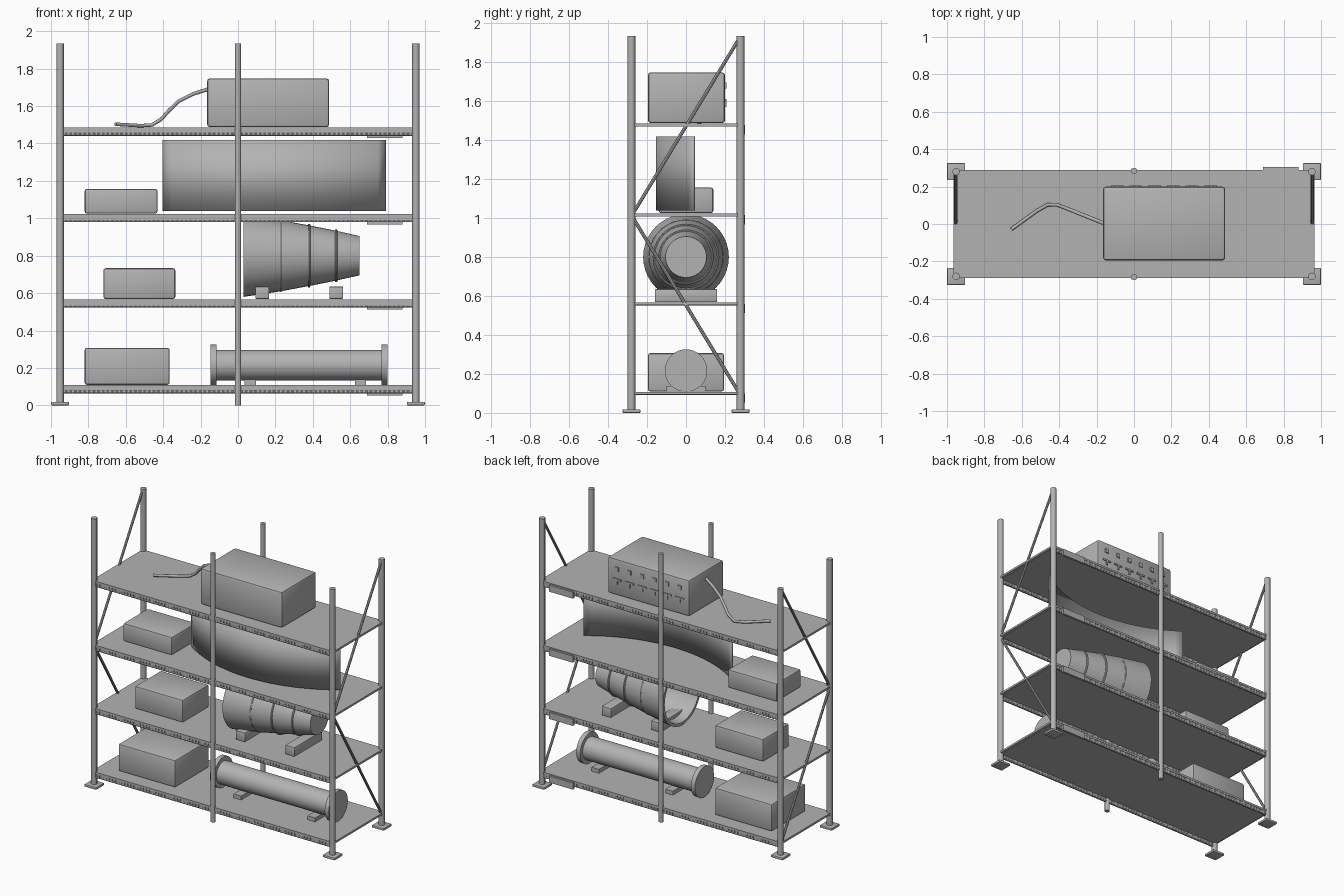
import bpy
import bmesh
import math
from mathutils import Vector, Matrix

cube = bpy.data.objects.get("Cube")
if cube:
    bpy.data.objects.remove(cube, do_unlink=True)

# One plain grey for everything
GREY = (0.45, 0.45, 0.45, 1.0)
grey = bpy.data.materials.new("grey")
grey.use_nodes = True
grey.diffuse_color = GREY
for node in grey.node_tree.nodes:
    if node.type == 'BSDF_PRINCIPLED':
        node.inputs["Base Color"].default_value = GREY


def finish(name, bm, smooth=False):
    bmesh.ops.recalc_face_normals(bm, faces=bm.faces)
    mesh = bpy.data.meshes.new(name)
    for f in bm.faces:
        f.smooth = smooth
    bm.to_mesh(mesh)
    bm.free()
    if smooth:
        mesh.set_sharp_from_angle(angle=math.radians(32))
    mesh.materials.append(grey)
    obj = bpy.data.objects.new(name, mesh)
    bpy.context.collection.objects.link(obj)
    return obj


def box(name, x, y, z, bevel=0.0):
    """Block from (min, max) ranges on each axis."""
    bm = bmesh.new()
    bmesh.ops.create_cube(bm, size=1)
    for v in bm.verts:
        v.co = Vector([(r[0] + r[1]) / 2 + c * (r[1] - r[0])
                       for r, c in zip((x, y, z), v.co)])
    if bevel:
        bmesh.ops.bevel(bm, geom=bm.edges[:], offset=bevel, segments=2,
                        profile=0.5, affect='EDGES')
    return finish(name, bm, bevel > 0)


def rod(name, start, end, radius, sides=16):
    a, b = Vector(start), Vector(end)
    d = b - a
    turn = Vector((0, 0, 1)).rotation_difference(d).to_matrix().to_4x4()
    bm = bmesh.new()
    bmesh.ops.create_cone(bm, cap_ends=True, segments=sides, radius1=radius,
                          radius2=radius, depth=d.length,
                          matrix=Matrix.Translation((a + b) / 2) @ turn)
    return finish(name, bm, True)


def lathe(name, profile, z, sides=40, closed=False):
    """Revolve (x, radius) points about a lengthwise axis at height z."""
    bm = bmesh.new()
    verts = [bm.verts.new((x, 0, z + r)) for x, r in profile]
    pairs = list(zip(verts, verts[1:]))
    if closed:
        pairs.append((verts[-1], verts[0]))
    edges = [bm.edges.new(p) for p in pairs]
    bmesh.ops.spin(bm, geom=verts + edges, cent=(0, 0, z), axis=(1, 0, 0),
                   angle=math.tau, steps=sides, use_duplicate=False)
    bmesh.ops.remove_doubles(bm, verts=bm.verts, dist=0.0005)
    return finish(name, bm, True)


SHELVES = [0.108, 0.567, 1.023, 1.485]
HEIGHT = 1.935

# Uprights, foot plates and diagonal braces
for sx, side in ((1, "left"), (-1, "right")):
    for sy, end in ((-1, "front"), (1, "back")):
        px, py = 0.951 * sx, 0.28 * sy
        rod(f"{end}_{side}_post", (px, py, 0.01), (px, py, HEIGHT), 0.02)
        box(f"{end}_{side}_foot", (px - 0.048, px + 0.048),
            (py - 0.046, py + 0.046), (0, 0.018), 0.005)
    bx = 0.953 * sx
    rod(f"upper_brace_{side}", (bx, 0.275, 1.925), (bx, -0.265, 1.035), 0.009, 8)
    rod(f"lower_brace_{side}", (bx, -0.265, 0.99), (bx, 0.265, 0.115), 0.009, 8)
for sy, end in ((-1, "front"), (1, "back")):
    rod(f"{end}_middle_post", (0, 0.284 * sy, 0), (0, 0.284 * sy, HEIGHT), 0.017)

# Shelves: deck, ribbed edge beams, cross bars and tag plates
for i, top in enumerate(SHELVES):
    box(f"shelf_deck_{i}", (-0.964, 0.964), (-0.29, 0.29), (top - 0.014, top))
    for sy, end in ((-1, "front"), (1, "back")):
        y = 0.281 * sy
        box(f"{end}_beam_web_{i}", (-0.94, 0.94), (y - 0.004, y + 0.004),
            (top - 0.04, top - 0.01))
        rod(f"{end}_beam_rail_{i}", (-0.94, y, top - 0.036),
            (0.94, y, top - 0.036), 0.008, 8)
        rib = box(f"{end}_beam_ribs_{i}", (-0.936, -0.926), (y - 0.008, y + 0.008),
                  (top - 0.036, top - 0.012))
        arr = rib.modifiers.new("repeat", 'ARRAY')
        arr.use_relative_offset = False
        arr.use_constant_offset = True
        arr.constant_offset_displace = (0.0247, 0, 0)
        arr.count = 76
    for sx, side in ((1, "left"), (-1, "right")):
        rod(f"{side}_cross_bar_{i}", (0.95 * sx, -0.28, top - 0.008),
            (0.95 * sx, 0.28, top - 0.008), 0.008, 8)
    box(f"shelf_tag_{i}", (0.69, 0.88), (0.288, 0.304), (top - 0.055, top - 0.008))

# Storage boxes
base = [z + 0.002 for z in SHELVES]
box("bottom_box", (-0.82, -0.365), (-0.195, 0.195), (base[0], 0.307), 0.012)
box("second_box", (-0.72, -0.335), (-0.15, 0.15), (base[1], 0.733), 0.012)
box("third_box", (-0.82, -0.43), (-0.14, 0.14), (base[2], 1.157), 0.012)
box("top_unit", (-0.165, 0.487), (-0.195, 0.2), (base[3], 1.748), 0.015)

# Sockets and switches on the back of the top unit
for i in range(6):
    x = -0.09 + i * 0.1
    box(f"unit_switch_{i}", (x - 0.014, x + 0.014), (0.195, 0.207), (1.665, 1.695))
    box(f"unit_socket_{i}", (x - 0.034, x + 0.034), (0.195, 0.207), (1.598, 1.61))
    box(f"unit_socket_pin_{i}", (x - 0.006, x + 0.006), (0.195, 0.207), (1.57, 1.6))

# Cable
cable = bpy.data.curves.new("cable", 'CURVE')
cable.dimensions = '3D'
cable.bevel_depth = 0.01
cable.bevel_resolution = 2
cable.use_fill_caps = True
path = [(-0.16, 0.003, 1.69), (-0.24, 0.035, 1.665), (-0.32, 0.067, 1.625),
        (-0.37, 0.087, 1.575), (-0.41, 0.102, 1.53), (-0.46, 0.104, 1.499),
        (-0.52, 0.07, 1.495), (-0.655, -0.028, 1.503)]
spline = cable.splines.new('POLY')
spline.points.add(len(path) - 1)
for p, co in zip(spline.points, path):
    p.co = (*co, 1)
cable.materials.append(grey)
bpy.context.collection.objects.link(bpy.data.objects.new("cable", cable))

# Curved sheet bulging to the front
bm = bmesh.new()
radius, half, steps = 1.022, 0.621, 24
columns = []
for i in range(steps + 1):
    a = -half + 2 * half * i / steps
    x, y = 0.195 + radius * math.sin(a), 0.872 - radius * math.cos(a)
    columns.append([bm.verts.new((x, y, z)) for z in (1.038, 1.418)])
for a, b in zip(columns, columns[1:]):
    bm.faces.new((a[0], b[0], b[1], a[1]))
sheet = finish("curved_panel", bm, True)
solid = sheet.modifiers.new("thickness", 'SOLIDIFY')
solid.thickness = 0.01
solid.offset = 0

# Hollow bell with hoops, resting on two blocks
lathe("bell", [(0.65, 0), (0.65, 0.105), (0.53, 0.132), (0.38, 0.162),
               (0.23, 0.19), (0.03, 0.22), (0.03, 0.2), (0.23, 0.17),
               (0.62, 0.09), (0.62, 0)], 0.8)
for i, (x, r, sides) in enumerate(((0.23, 0.187, 18), (0.38, 0.164, 40),
                                   (0.525, 0.135, 40))):
    hoop = [(x + 0.007 * math.cos(t * math.tau / 8),
             r + 0.007 * math.sin(t * math.tau / 8)) for t in range(8)]
    lathe(f"bell_hoop_{i}", hoop, 0.8, sides, True)
for i, x in enumerate((0.13, 0.525)):
    box(f"bell_support_{i}", (x - 0.037, x + 0.037), (-0.16, 0.16),
        (base[1], 0.635), 0.004)

# Flanged pipe on two low blocks
rod("pipe", (-0.13, 0, 0.215), (0.79, 0, 0.215), 0.081, 40)
rod("pipe_flange_right", (-0.148, 0, 0.217), (-0.116, 0, 0.217), 0.109, 40)
rod("pipe_flange_left", (0.768, 0, 0.217), (0.8, 0, 0.217), 0.109, 40)
for i, x in enumerate((0.065, 0.655)):
    box(f"pipe_support_{i}", (x - 0.03, x + 0.03), (-0.1, 0.1), (base[0], 0.138))
